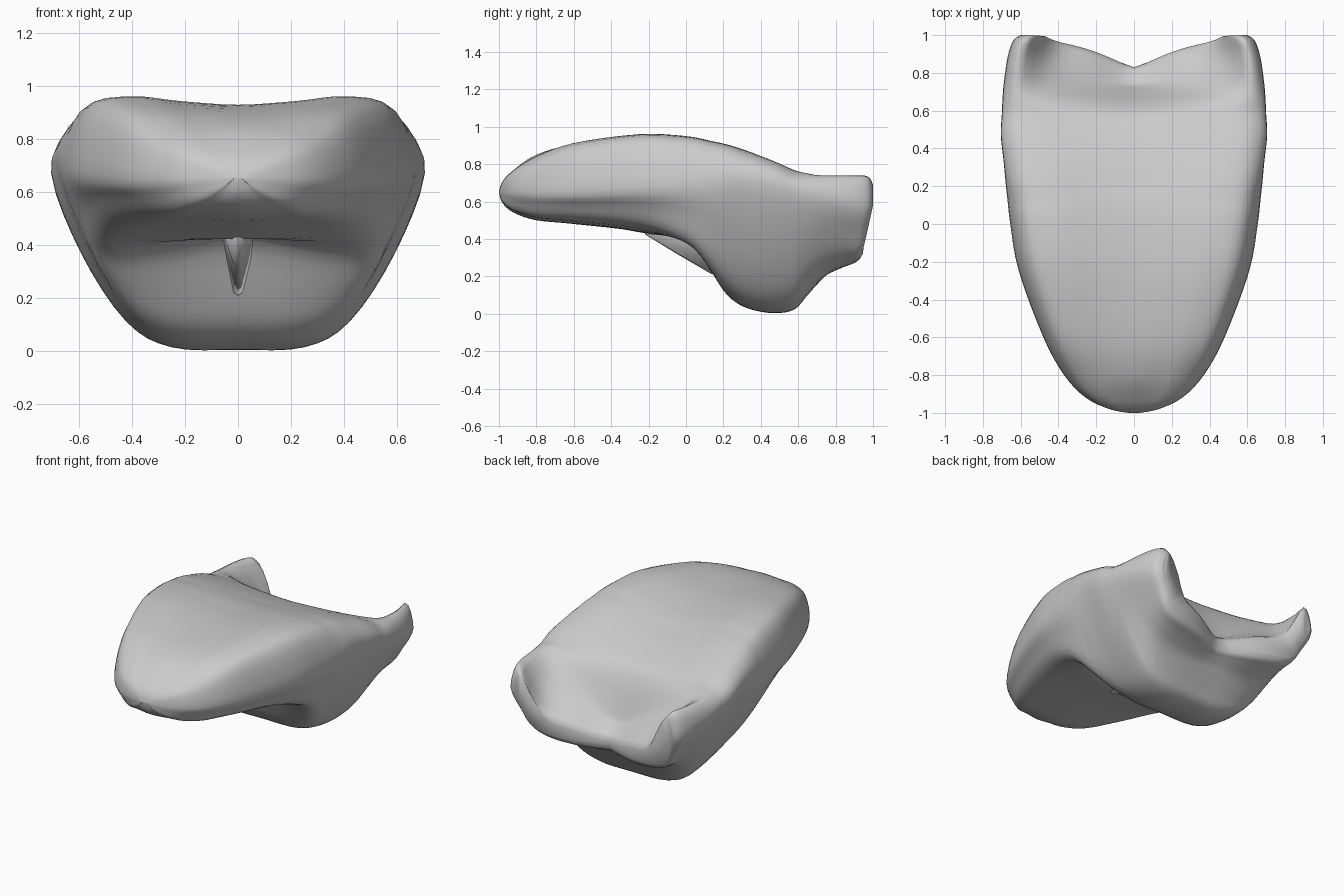
import bpy, bmesh, math

if "Cube" in bpy.data.objects:
    bpy.data.objects.remove(bpy.data.objects["Cube"])

# Stations along the tongue: y, half width, top centre z, top z at 0.65 w,
# shoulder z at 0.9 w, z of widest point, bottom z, lower half width
STATIONS = [
    (-1.0, .03, .655, .655, .652, .65, .645, .02),
    (-.98, .13, .71, .705, .69, .65, .59, .09),
    (-.92, .255, .77, .765, .735, .65, .54, .18),
    (-.80, .37, .85, .835, .785, .65, .50, .265),
    (-.60, .48, .905, .91, .865, .66, .48, .35),
    (-.25, .61, .93, .96, .915, .68, .435, .46),
    (.00, .655, .915, .95, .91, .695, .33, .51),
    (.13, .67, .895, .925, .89, .70, .19, .48),
    (.22, .68, .87, .905, .875, .71, .09, .44),
    (.33, .69, .84, .87, .845, .71, .03, .42),
    (.47, .705, .79, .815, .80, .68, .005, .42),
    (.58, .70, .735, .765, .755, .65, .025, .43),
    (.65, .697, .63, .73, .745, .64, .10, .45),
    (.74, .69, .44, .64, .74, .62, .19, .47),
    (.88, .67, .39, .54, .74, .60, .24, .48),
    (.97, .64, .36, .49, .735, .58, .265, .49),
    (1.0, .60, .33, .44, .69, .58, .30, .49),
]
K = 4


def smooth_points(pts, k):
    """Catmull-Rom resampling of tuples of any length."""
    out = []
    for i in range(len(pts) - 1):
        a, b, c, d = (pts[max(0, min(len(pts) - 1, j))] for j in range(i - 1, i + 3))
        for s in range(k):
            t = s / k
            out.append(tuple(.5 * (2 * q + (r - p) * t + (2 * p - 5 * q + 4 * r - u) * t * t
                                   + (3 * q - p - 3 * r + u) * t ** 3)
                             for p, q, r, u in zip(a, b, c, d)))
    return out + [tuple(pts[-1])]


def half_section(y, w, zc, zt, zs, m, zb, wb):
    """Right half of a cross-section, top centre to bottom centre."""
    hollow = .12 * math.exp(-((y - .03) / .13) ** 2)
    right = [(0, zc), (.35 * w, zc + .45 * (zt - zc)), (.65 * w, zt), (.9 * w, zs), (w, m),
             (w + .4 * (wb - w), m + .45 * (zb - m)), (wb, zb + .16 * (m - zb)),
             (.6 * wb, zb + .01 + .5 * hollow), (0, zb + hollow)]
    # mirrored end points keep the surface level across the centre line
    ext = [(-right[1][0], right[1][1])] + right + [(-right[-2][0], right[-2][1])]
    return smooth_points(ext, K)[K:-K]


def bend(x, y, z):
    """Notch the back edge between the two horns and lean its lower part forward."""
    if y < .72:
        return y
    ax = math.sqrt(x * x + .0016) - .04
    end = .83 + .17 * math.sin(math.pi / 2 * min(1, ax / .52)) ** .9
    end -= .22 * max(0, .58 - z) * min(1, abs(x) / .5) ** 2
    return .72 + (y - .72) * (end - .72) / .28


def make_object(name, bm):
    bmesh.ops.recalc_face_normals(bm, faces=bm.faces)
    for f in bm.faces:
        f.smooth = True
    me = bpy.data.meshes.new(name)
    bm.to_mesh(me)
    bm.free()
    ob = bpy.data.objects.new(name, me)
    bpy.context.collection.objects.link(ob)
    return ob


# Tongue body: lofted rings
bm = bmesh.new()
rings = []
for st in smooth_points(STATIONS, K):
    half = half_section(*st)
    ring = half + [(-x, z) for x, z in half[-2:0:-1]]
    rings.append([bm.verts.new((x, bend(x, st[0], z), max(z, 0))) for x, z in ring])
N = len(rings[0])
n = N // 2
for a, b in zip(rings, rings[1:]):
    for i in range(N):
        j = (i + 1) % N
        bm.faces.new((a[i], a[j], b[j], b[i]))

# End caps: strips joining the upper edge to the lower edge
for r in (rings[0], rings[-1]):
    for side in (1, -1):
        for i in range(n // 2):
            ids = [i, i + 1, n - i - 1, n - i]
            vs = list(dict.fromkeys(r[(side * q) % N] for q in ids))
            bm.faces.new(vs)
make_object("tongue_body", bm)

# Thin web under the tongue
bm = bmesh.new()
edge = [(-.22, .425), (-.04, .315), (.14, .21)]
root = [(-.16, .54), (.06, .53), (.26, .36)]
rows = []
for (y0, z0), (y1, z1) in zip(edge, root):
    rows.append([bm.verts.new(p) for p in
                 ((-.09, y1, z1), (-.015, y0, z0 + .01), (0, y0, z0),
                  (.015, y0, z0 + .01), (.09, y1, z1))])
for a, b in zip(rows, rows[1:]):
    for i in range(5):
        j = (i + 1) % 5
        bm.faces.new((a[i], a[j], b[j], b[i]))
bm.faces.new(rows[0])
bm.faces.new(rows[-1])
make_object("under_web", bm)
